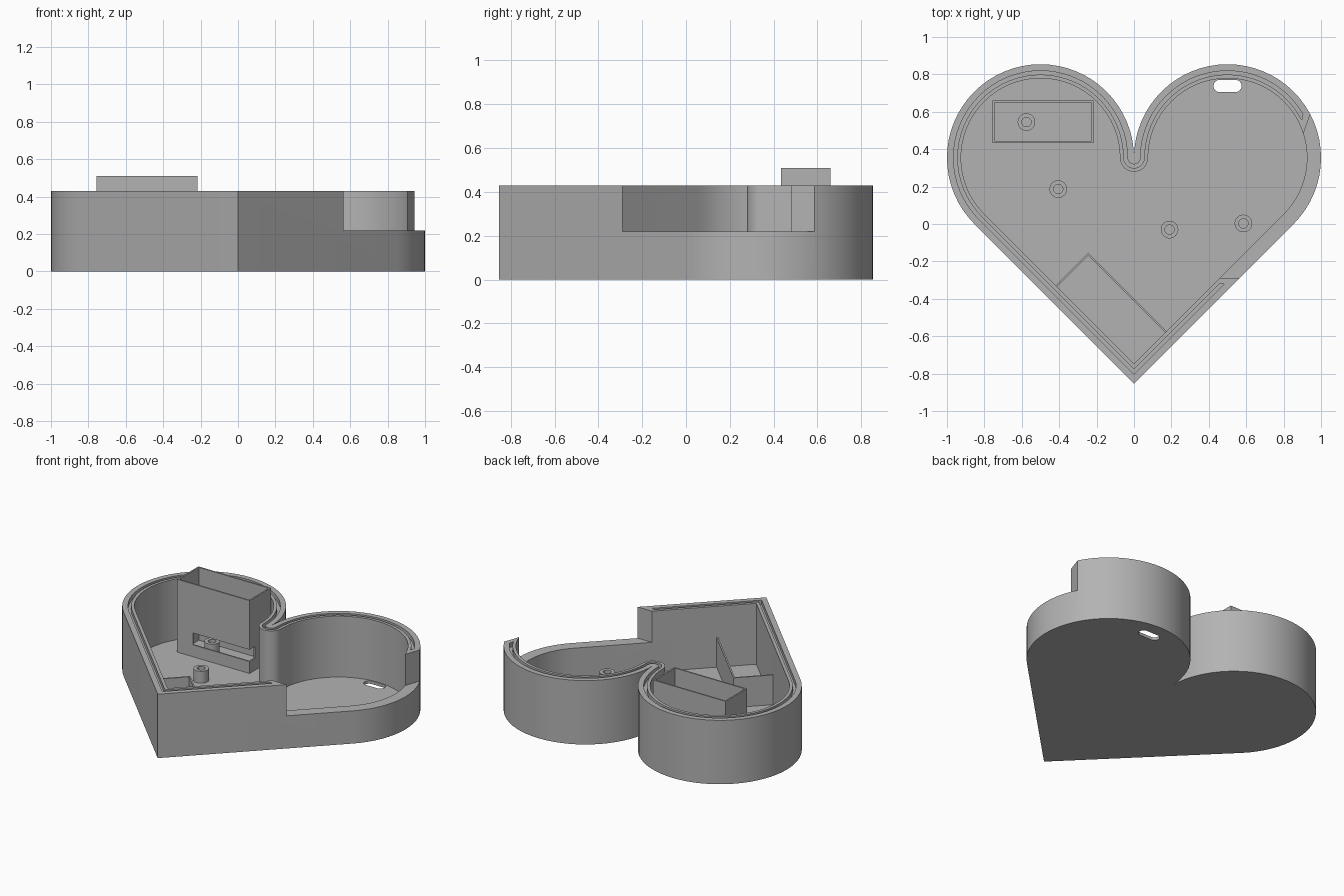
import bpy, bmesh, math

if "Cube" in bpy.data.objects:
    bpy.data.objects.remove(bpy.data.objects["Cube"])

R, CY = 0.5, 0.354            # lobe radius and lobe centre height
TIP = -0.854
WALL, FLOOR, TOP, SILL = 0.075, 0.02, 0.43, 0.22

grey = bpy.data.materials.new("plain grey")
grey.diffuse_color = (0.45, 0.45, 0.45, 1)
grey.use_nodes = True
grey.node_tree.nodes["Principled BSDF"].inputs["Base Color"].default_value = grey.diffuse_color


def arc(cx, cy, r, a0, a1, n=40):
    return [(cx + r * math.cos(math.radians(a0 + (a1 - a0) * i / n)),
             cy + r * math.sin(math.radians(a0 + (a1 - a0) * i / n))) for i in range(n + 1)]


def prism(name, pts, z0, z1):
    """Extrude a closed outline between two heights."""
    bm = bmesh.new()
    face = bm.faces.new([bm.verts.new((x, y, z0)) for x, y in pts])
    top = bmesh.ops.extrude_face_region(bm, geom=[face])
    verts = [g for g in top["geom"] if isinstance(g, bmesh.types.BMVert)]
    bmesh.ops.translate(bm, verts=verts, vec=(0, 0, z1 - z0))
    bmesh.ops.recalc_face_normals(bm, faces=bm.faces)
    me = bpy.data.meshes.new(name)
    bm.to_mesh(me)
    bm.free()
    me.materials.append(grey)
    ob = bpy.data.objects.new(name, me)
    bpy.context.collection.objects.link(ob)
    return ob


def rect(x0, x1, y0, y1):
    return [(x0, y0), (x1, y0), (x1, y1), (x0, y1)]


def cut(ob, pts, z0, z1):
    """Subtract an extruded outline from an object."""
    cutter = prism("cutter", pts, z0, z1)
    cutter.hide_render = True
    mod = ob.modifiers.new("cut", 'BOOLEAN')
    mod.operation, mod.solver, mod.object = 'DIFFERENCE', 'EXACT', cutter
    bpy.context.view_layer.objects.active = ob
    bpy.ops.object.modifier_apply(modifier=mod.name)
    bpy.data.objects.remove(cutter)


def heart(d):
    """Heart outline offset inwards by d; the cusp becomes a small arc."""
    pts = [(0, TIP + d * math.sqrt(2))] + arc(R, CY, R - d, -45, 180)
    if d:
        pts += arc(0, CY, d, 0, -180, 16)[1:-1]
    left = arc(-R, CY, R - d, 0, 225)
    return pts + (left if d else left[1:])


def groove_line(d, end):
    """Open path along the rim from the notch round to its far end."""
    return ([(-TIP - d * math.sqrt(2) - 0.32, -0.32), (0, TIP + d * math.sqrt(2))]
            + arc(-R, CY, R - d, 225, 0) + arc(0, CY, d, 180, 360, 16)[1:-1]
            + arc(R, CY, R - d, 180, end))


# Heart shaped tray
tray = prism("heart_tray", heart(0), 0, TOP)
cut(tray, heart(WALL), FLOOR, 1)
# Lid groove in the rim
cut(tray, groove_line(0.035, 30) + groove_line(0.055, 27)[::-1], TOP - 0.03, 1)
# Lowered section of the right wall
cut(tray, [(0.2, -0.29), (1.3, -0.29), (1.3, 0.98), (1.08, 0.98), (0.87, 0.38), (0.4, 0.2)], SILL, 1)
# Cable slot through the floor
cut(tray, arc(0.458, 0.738, 0.033, 90, 270, 12) + arc(0.542, 0.738, 0.033, -90, 90, 12), -0.1, 0.1)

# Tall rectangular housing with a window wrapping its front right corner
housing = prism("housing", rect(-0.757, -0.217, 0.433, 0.66), 0.015, 0.51)
cut(housing, rect(-0.747, -0.227, 0.443, 0.65), -0.1, 1)
cut(housing, rect(-0.64, -0.1, 0.3, 0.49), 0.10, 0.18)

# Compartment partition in the lower corner
partition = prism("partition", [(-0.425, -0.335), (-0.245, -0.155), (0.18, -0.58),
                                (0.173, -0.587), (-0.245, -0.169), (-0.418, -0.342)], 0.015, SILL)

# Hollow screw posts
posts = []
for i, (x, y) in enumerate([(-0.575, 0.545), (-0.405, 0.187), (0.19, -0.03), (0.585, 0.003)]):
    post = prism(f"post_{i + 1}", arc(x, y, 0.047, 0, 360, 32)[:-1], 0.015, 0.10)
    cut(post, arc(x, y, 0.025, 0, 360, 32)[:-1], FLOOR, 1)
    posts.append(post)

# Smooth the curved walls and keep the rims sharp
bpy.ops.object.select_all(action='DESELECT')
for ob in [tray, housing, partition] + posts:
    ob.select_set(True)
bpy.context.view_layer.objects.active = tray
bpy.ops.object.shade_smooth_by_angle(angle=math.radians(30))
